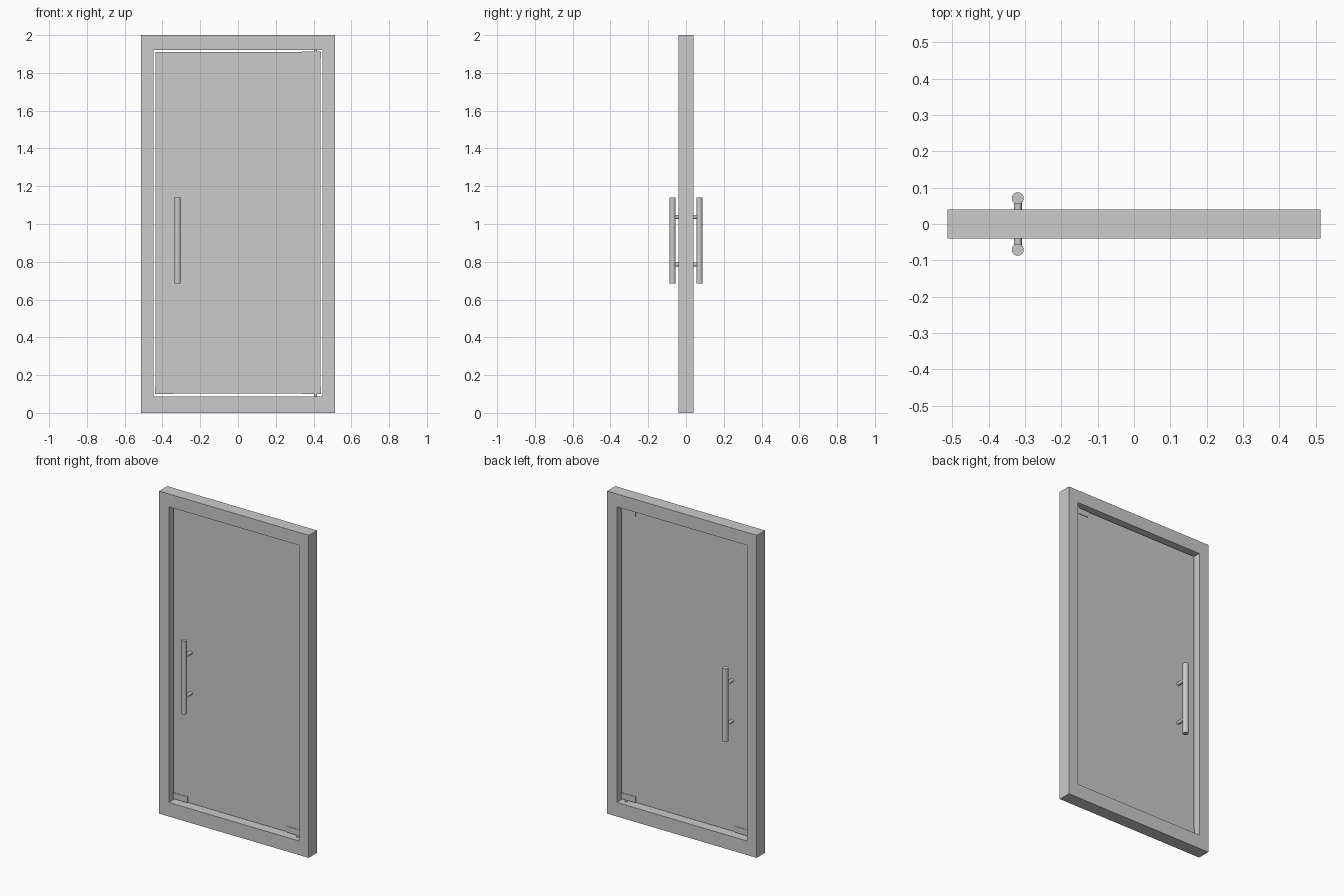
import bpy, bmesh
from mathutils import Vector

if "Cube" in bpy.data.objects:
    bpy.data.objects.remove(bpy.data.objects["Cube"])


def make_object(name, bm):
    bmesh.ops.recalc_face_normals(bm, faces=bm.faces[:])
    mesh = bpy.data.meshes.new(name)
    bm.to_mesh(mesh)
    bm.free()
    obj = bpy.data.objects.new(name, mesh)
    bpy.context.collection.objects.link(obj)
    return obj


def box(name, x0, x1, y0, y1, z0, z1):
    bm = bmesh.new()
    bmesh.ops.create_cube(bm, size=1)
    for v in bm.verts:
        v.co = ((x0, x1)[v.co.x > 0], (y0, y1)[v.co.y > 0], (z0, z1)[v.co.z > 0])
    return make_object(name, bm)


def rod(name, a, b, radius, sides=32):
    a, b = Vector(a), Vector(b)
    bpy.ops.mesh.primitive_cylinder_add(vertices=sides, radius=radius,
                                        depth=(b - a).length, location=(a + b) / 2)
    obj = bpy.context.object
    obj.name = name
    obj.rotation_euler = (b - a).to_track_quat('Z', 'Y').to_euler()
    bpy.ops.object.shade_smooth_by_angle()
    return obj


# Door frame: a closed rectangular ring with mitred corners
def ring_frame(name, outer, inner, half_depth):
    bm = bmesh.new()
    loops = []
    for x0, x1, z0, z1 in (outer, inner):
        for y in (-half_depth, half_depth):
            loops.append([bm.verts.new((x, y, z)) for x, z in
                          ((x0, z0), (x1, z0), (x1, z1), (x0, z1))])
    of, ob, nf, nb = loops
    for p, q in ((of, ob), (ob, nb), (nb, nf), (nf, of)):
        for i in range(4):
            j = (i + 1) % 4
            bm.faces.new((p[i], p[j], q[j], q[i]))
    return make_object(name, bm)


ring_frame("door_frame", (-0.513, 0.513, 0, 2), (-0.447, 0.447, 0.087, 1.92), 0.04)

# Glass leaf, with a narrow gap all round
box("glass_panel", -0.438, 0.438, -0.006, 0.006, 0.102, 1.911)

# Corner fittings clamped around the glass, slightly thicker than it
for name, x0, x1, z0, z1 in (("lock_fitting", -0.439, -0.34, 0.101, 0.138),
                             ("bottom_hinge_fitting", 0.34, 0.439, 0.101, 0.138),
                             ("top_hinge_fitting", 0.34, 0.439, 1.875, 1.912)):
    box(name, x0, x1, -0.009, 0.009, z0, z1)

# Pivot pins between hinge fittings and frame
rod("bottom_pivot", (0.41, 0, 0.08), (0.41, 0, 0.11), 0.008)
rod("top_pivot", (0.41, 0, 1.905), (0.41, 0, 1.925), 0.008)

# Pull handles on both faces, each on two standoffs
for side, s in (("front", -1), ("back", 1)):
    rod(side + "_handle_bar", (-0.32, s * 0.071, 0.686), (-0.32, s * 0.071, 1.14), 0.0165)
    for end, z in (("lower", 0.785), ("upper", 1.037)):
        rod(f"{side}_{end}_standoff", (-0.32, s * 0.004, z), (-0.32, s * 0.066, z), 0.011)
